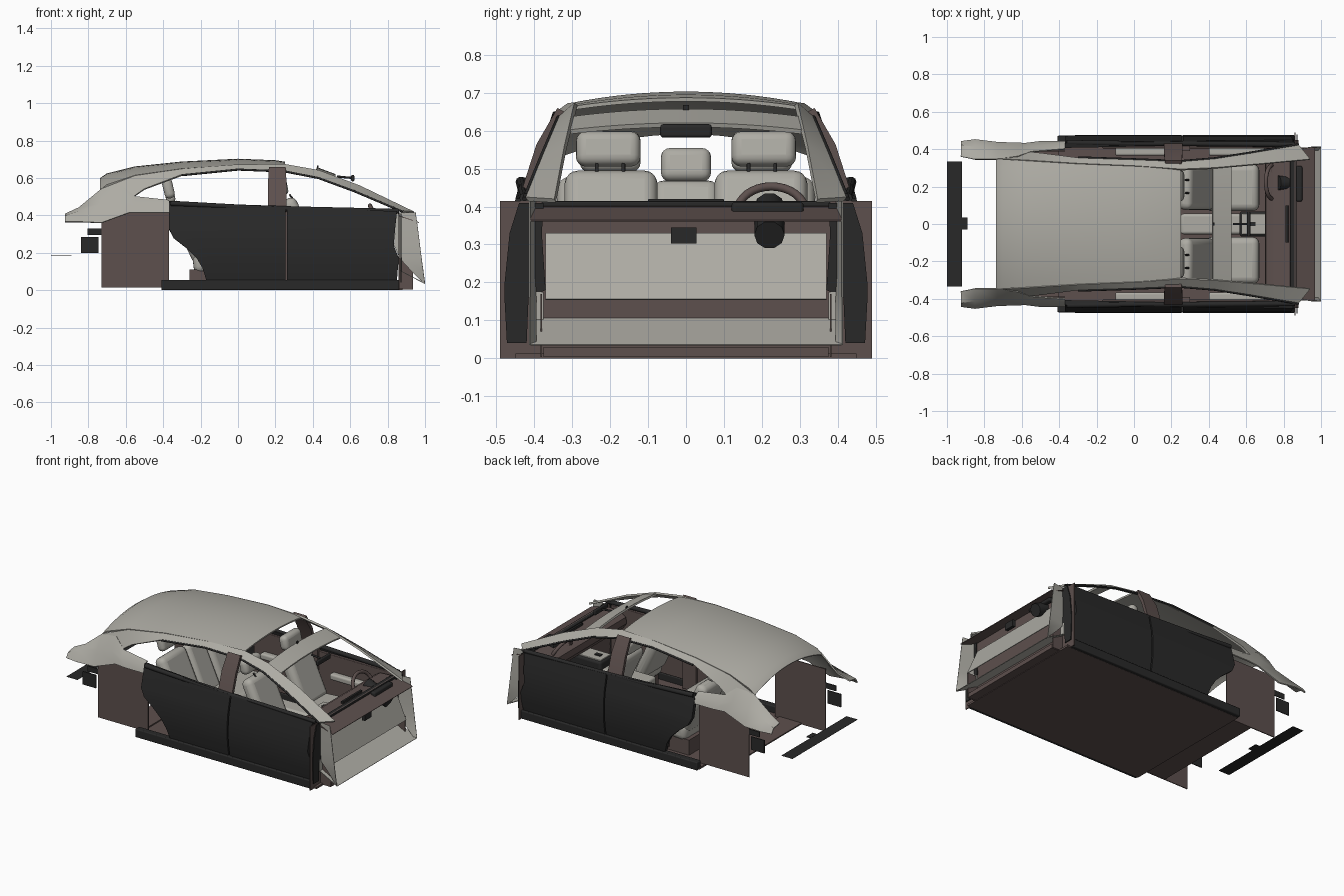
import bpy, bmesh, math
from mathutils import Matrix, Vector

if "Cube" in bpy.data.objects:
    bpy.data.objects.remove(bpy.data.objects["Cube"])


def material(name, rgb):
    m = bpy.data.materials.new(name)
    m.use_nodes = True
    m.diffuse_color = (*rgb, 1)
    node = m.node_tree.nodes["Principled BSDF"]
    node.inputs["Base Color"].default_value = (*rgb, 1)
    node.inputs["Roughness"].default_value = 0.7
    return m


LIGHT = material("warm_light_grey", (0.42, 0.41, 0.37))
BROWN = material("dark_brown", (0.11, 0.08, 0.075))
BLACK = material("soft_black", (0.022, 0.022, 0.022))


def finish(bm, name, mat):
    me = bpy.data.meshes.new(name)
    bmesh.ops.recalc_face_normals(bm, faces=bm.faces)
    bm.to_mesh(me)
    bm.free()
    me.materials.append(mat)
    ob = bpy.data.objects.new(name, me)
    bpy.context.collection.objects.link(ob)
    bpy.ops.object.select_all(action='DESELECT')
    ob.select_set(True)
    bpy.context.view_layer.objects.active = ob
    return ob


def smooth():
    bpy.ops.object.shade_smooth_by_angle(angle=math.radians(35))


def mirror_y(ob):
    m = ob.modifiers.new("mirror", 'MIRROR')
    m.use_axis = (False, True, False)


def sheet(name, rows, mat, thick=0.006, mirror=False):
    """Skin a grid of points and give it thickness."""
    bm = bmesh.new()
    grid = [[bm.verts.new(p) for p in row] for row in rows]
    for a, b in zip(grid, grid[1:]):
        for i in range(len(a) - 1):
            bm.faces.new((a[i], a[i + 1], b[i + 1], b[i]))
    ob = finish(bm, name, mat)
    s = ob.modifiers.new("thickness", 'SOLIDIFY')
    s.thickness, s.offset = thick, 0
    bpy.ops.object.modifier_apply(modifier=s.name)
    smooth()
    if mirror:
        mirror_y(ob)


def box(name, lo, hi, mat, bevel=0.0, tilt=0, mirror=False):
    """Box between two corners, optionally rounded and tilted about y."""
    lo, hi = Vector(lo), Vector(hi)
    bm = bmesh.new()
    bmesh.ops.create_cube(bm, size=1, matrix=Matrix.Diagonal((*(hi - lo), 1)))
    ob = finish(bm, name, mat)
    ob.data.transform(Matrix.Translation((lo + hi) / 2) @ Matrix.Rotation(math.radians(tilt), 4, 'Y'))
    if bevel:
        smooth()
        b = ob.modifiers.new("rounding", 'BEVEL')
        b.width, b.segments = bevel, 4
    if mirror:
        mirror_y(ob)


def tube(name, pts, r, mat, mirror=False, closed=False):
    cu = bpy.data.curves.new(name, 'CURVE')
    cu.dimensions, cu.bevel_depth, cu.bevel_resolution = '3D', r, 3
    cu.use_fill_caps = True
    sp = cu.splines.new('POLY')
    sp.points.add(len(pts) - 1)
    sp.use_cyclic_u = closed
    for q, p in zip(sp.points, pts):
        q.co = (*p, 1)
    cu.materials.append(mat)
    ob = bpy.data.objects.new(name, cu)
    bpy.context.collection.objects.link(ob)
    if mirror:
        mirror_y(ob)


def arched(sections, n=16):
    rows = []
    for x, zc, ze, w in sections:
        ts = [i / n * 2 - 1 for i in range(n + 1)]
        rows.append([(x, w * t, zc - (zc - ze) * abs(t) ** 2) for t in ts])
    return rows


# Roof, windscreen header and side rails
sheet("roof", arched([(-.735, .595, .53, .345), (-.7, .62, .56, .345), (-.55, .657, .61, .335),
                      (-.3, .683, .645, .32), (0, .698, .667, .308), (.2, .69, .664, .297),
                      (.25, .682, .66, .295)]), LIGHT, .01)
sheet("windscreen_header", arched([(.42, .652, .632, .30), (.52, .615, .595, .32)]), LIGHT, .012)
lower_rail = [(-.6, .385, .47), (-.5, .375, .54), (-.3, .35, .615), (0, .34, .645), (.25, .33, .635),
              (.43, .345, .6), (.62, .375, .53), (.88, .42, .42)]
sheet("side_rail", [
    [(-.73, .345, .54), (-.55, .335, .61), (-.3, .32, .645), (0, .308, .668), (.25, .29, .67),
     (.43, .298, .638), (.65, .318, .555), (.94, .345, .415)], lower_rail], LIGHT, .012, True)
tube("window_seal", [(x, y + .006, z) for x, y, z in lower_rail[2:]], .006, BLACK, True)

# Rear quarter and tail
sheet("rear_quarter", [
    [(-.925, .36, .405), (-.85, .345, .44), (-.73, .345, .54), (-.62, .36, .555), (-.55, .385, .50), (-.37, .40, .48)],
    [(-.925, .42, .395), (-.85, .41, .42), (-.73, .40, .46), (-.62, .405, .48), (-.55, .415, .46), (-.37, .43, .46)],
    [(-.925, .44, .365), (-.85, .45, .365), (-.73, .435, .36), (-.58, .43, .415), (-.5, .44, .415), (-.37, .44, .415)],
], LIGHT, .008, True)
box("rear_side_panel", (-.73, .388, .015), (-.37, .394, .42), BROWN, mirror=True)
box("tail_lower_plate", (-.84, .39, .2), (-.745, .396, .285), BLACK, mirror=True)
box("tail_upper_plate", (-.805, .39, .295), (-.73, .396, .33), BLACK, mirror=True)
box("tail_bar", (-1, -.335, .184), (-.92, .335, .185), BLACK)
box("tail_bar_latch", (-.92, -.03, .182), (-.89, .035, .186), BLACK)

# Floor and sills
box("floor", (-.41, -.45, 0), (.88, .45, .012), BROWN)
box("rear_floor", (-.56, -.388, .016), (-.4, .388, .024), BROWN)
box("sill", (-.41, .43, .001), (.86, .472, .055), BLACK, .006, mirror=True)


# Doors: curved skins, the rear one cut by the wheel arch
def door_y(z):
    return .463 - 2 * (z - .22) ** 2 / 3


def door(name, edges, top0, top1):
    rows = []
    for z, x0, x1 in edges:
        row = []
        for i in range(7):
            t = i / 6
            zz = z if z < .4 else top0 + (top1 - top0) * t
            row.append((x0 + (x1 - x0) * t, door_y(zz), zz))
        rows.append(row)
    sheet(name, rows, BLACK, .026, True)


rear_edge = [(.058, -.17), (.12, -.19), (.17, -.22), (.22, -.27), (.28, -.345), (.33, -.37), (.45, -.37)]
front_edge = [(.058, .85), (.12, .855), (.17, .86), (.24, .833), (.33, .84), (.44, .85)]
door("rear_door", [(z, x, .254) for z, x in rear_edge], .475, .44)
door("front_door", [(z, .262, x) for z, x in front_edge], .438, .42)
tube("belt_trim", [(-.36, .435, .465), (0, .43, .445), (.3, .43, .435), (.86, .425, .422)], .014, BLACK, True)
box("rear_door_trim", (-.17, .405, .07), (.25, .425, .43), BROWN, .004, mirror=True)
box("front_door_trim", (.27, .405, .07), (.825, .425, .415), BROWN, .004, mirror=True)
for n, x in (("rear", -.1), ("front", .4)):
    box(n + "_armrest", (x, .365, .27), (x + .3, .41, .31), LIGHT, .012, mirror=True)
sheet("centre_pillar", [[(.16, .43, .42), (.26, .43, .42)], [(.16, .385, .56), (.26, .385, .56)],
                        [(.165, .33, .655), (.255, .33, .655)]], BROWN, .02, True)
box("pillar_base", (.2, .39, .02), (.3, .42, .43), BROWN, mirror=True)

# Bulkhead, overhanging pad, toe board and front side flaps
box("bulkhead", (.857, -.49, 0), (.863, .49, .414), BROWN)
sheet("bulkhead_pad", [[(.872, -.37, .33), (.872, .37, .33)], [(.95, -.37, .155), (.95, .37, .155)]], LIGHT, .004)
sheet("toe_board", [[(.866, -.41, .105), (.866, .41, .105)], [(1, -.41, .035), (1, .41, .035)]], LIGHT, .004)
box("toe_board_side", (.868, .375, .1), (.876, .412, .175), LIGHT, mirror=True)
box("lower_cowl", (.86, -.375, .003), (.936, .375, .03), BROWN)
box("cowl_side", (.86, .38, .003), (.936, .384, .17), BROWN, mirror=True)
sheet("cowl_shelf", [[(.86, -.41, .398), (.86, .41, .398)], [(.968, -.41, .362), (.968, .41, .362)]], BROWN, .004)
sheet("hinge_pillar", [[(.872, .375, .41), (.872, .44, .41)], [(.872, .38, .33), (.872, .465, .33)],
                       [(.872, .37, .18), (.872, .478, .2)], [(.872, .415, .16), (.872, .478, .15)],
                       [(.872, .42, .04), (.872, .472, .04)]], BLACK, .006, True)
sheet("front_flap", [[(a, .395, z), (b, .412, z)] for z, a, b in
                     ((.415, .85, .95), (.33, .84, .962), (.24, .835, .973),
                      (.17, .865, .982), (.11, .92, .99), (.035, .995, 1))], LIGHT, .003, True)

# Dashboard, screen, wheel and column
sheet("dashboard", [[(x, y, z) for y in (-.39, -.2, 0, .2, .39)] for x, z in
                    ((.73, .30), (.705, .335), (.71, .37), (.75, .395), (.86, .402))], BROWN, .012)
box("dashboard_edge", (.835, -.38, .4), (.87, .38, .414), BLACK, .004)
box("screen", (.81, -.1, .395), (.825, .1, .42), BLACK, .003)
box("centre_sensor", (.92, -.04, .302), (.94, .028, .345), BLACK)
box("column_bracket", (.866, .12, .365), (.9, .31, .412), BLACK, .01)
tube("column", [(.77, .22, .4), (.93, .22, .325)], .04, BLACK)
wheel = []
for i in range(32):
    a = i * math.tau / 32
    wheel.append((.74 - .035 * math.sin(a), .225 + .09 * math.cos(a), .385 + .068 * math.sin(a)))
tube("steering_wheel", wheel, .011, BROWN, closed=True)
tube("wheel_spoke", [wheel[0], (.75, .225, .385), wheel[16]], .012, BROWN)
tube("lower_spoke", [wheel[24], (.75, .225, .385)], .012, BROWN)

# Centre console
box("console", (.25, -.055, .02), (.6, .055, .24), LIGHT, .015)
box("console_tray", (.565, -.068, .02), (.79, .068, .29), BLACK, .015)
box("console_lid", (.577, -.055, .285), (.778, .055, .296), LIGHT, .003)
box("console_selector", (.61, -.012, .296), (.65, .012, .303), BLACK)

# Interior mirror
box("interior_mirror", (.605, -.068, .582), (.622, .068, .617), BLACK, .008)
tube("mirror_stem", [(.612, 0, .6), (.53, 0, .608)], .006, BLACK)
box("header_sensor", (.422, -.008, .645), (.43, .008, .668), BLACK)

# Front seats
box("front_cushion", (.38, .07, .13), (.67, .32, .225), LIGHT, .035, -4, True)
box("front_backrest", (.295, .075, .17), (.375, .32, .505), LIGHT, .035, -25, True)
box("front_headrest", (.205, .12, .505), (.265, .29, .598), LIGHT, .026, -12, True)
box("front_seat_base", (.4, .1, .012), (.62, .29, .14), BROWN, mirror=True)
for y in (.165, .235):
    tube("headrest_post", [(.312, y, .465), (.275, y, .512)], .005, BLACK, True)

# Rear bench
box("rear_bench", (-.24, -.35, .1), (.05, .35, .21), LIGHT, .035, -4)
box("rear_bench_base", (-.26, -.34, .012), (0, .34, .11), BROWN)
box("rear_backrest_side", (-.31, .09, .13), (-.23, .34, .49), LIGHT, .035, -25, True)
box("rear_backrest_centre", (-.3, -.088, .13), (-.23, .088, .48), LIGHT, .03, -25)
box("rear_headrest_side", (-.4, .12, .49), (-.345, .28, .6), LIGHT, .025, -14, True)
box("rear_headrest_centre", (-.39, -.066, .465), (-.34, .066, .555), LIGHT, .024, -14)
